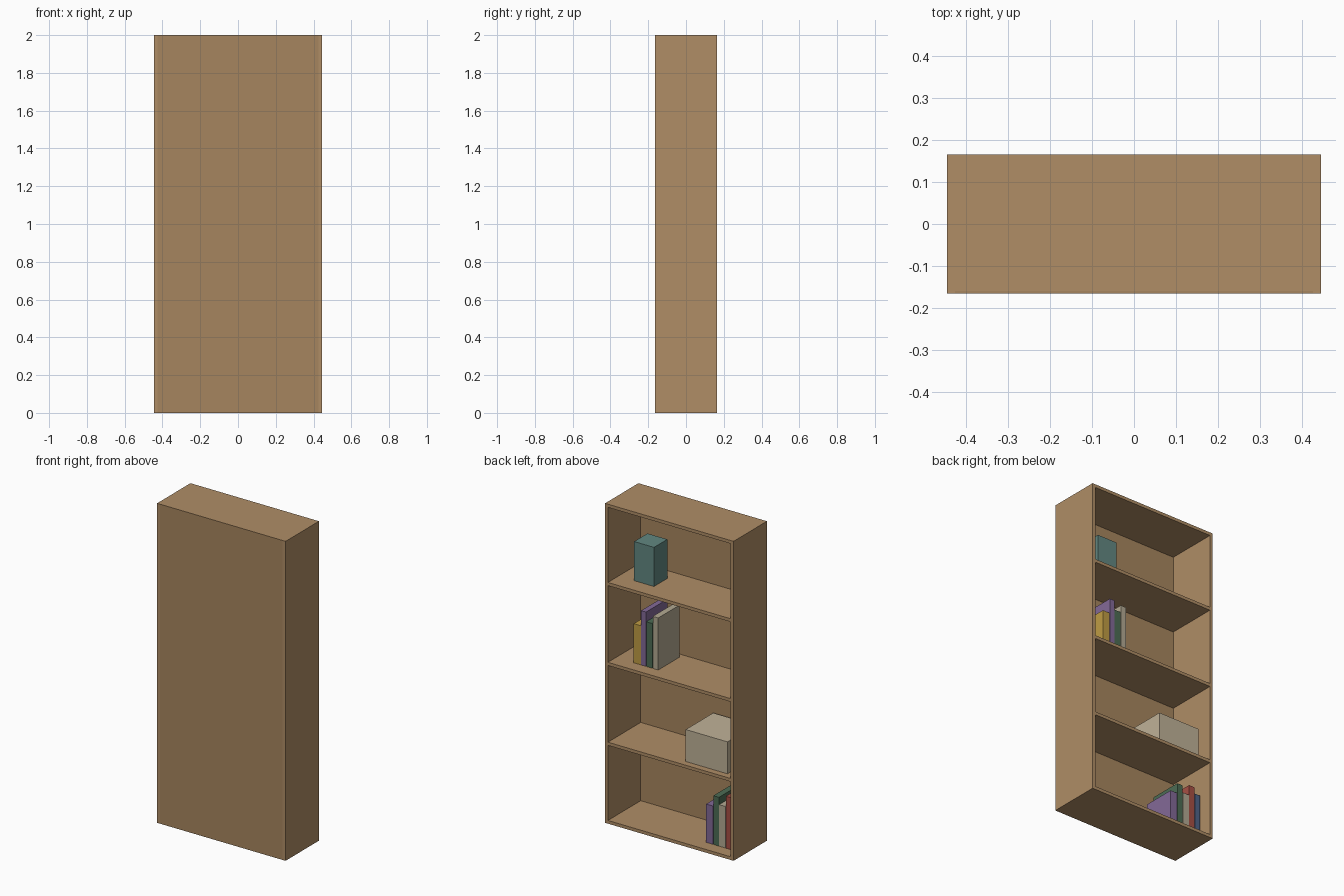
import bpy
import bmesh

if "Cube" in bpy.data.objects:
    bpy.data.objects.remove(bpy.data.objects["Cube"])


def material(name, rgb):
    # 0-255 display colour to linear
    m = bpy.data.materials.new(name)
    m.diffuse_color = [(c / 255) ** 2.2 for c in rgb] + [1.0]
    m.use_nodes = True
    m.node_tree.nodes["Principled BSDF"].inputs["Base Color"].default_value = m.diffuse_color
    return m


def box(name, x, y, z, mat):
    # Block between (min, max) pairs on each axis
    me = bpy.data.meshes.new(name)
    bm = bmesh.new()
    bmesh.ops.create_cube(bm, size=1)
    for v in bm.verts:
        v.co = [(a + b) / 2 + c * (b - a) for (a, b), c in zip((x, y, z), v.co)]
    bm.to_mesh(me)
    bm.free()
    ob = bpy.data.objects.new(name, me)
    bpy.context.collection.objects.link(ob)
    me.materials.append(mat)
    return ob


wood = material("wood", (174, 140, 102))
panel_wood = material("panel_wood", (165, 132, 95))
colours = {
    "yellow": material("yellow", (190, 155, 70)),
    "purple": material("purple", (130, 105, 150)),
    "green": material("green", (78, 108, 85)),
    "cream": material("cream", (178, 168, 145)),
    "red": material("red", (165, 80, 70)),
    "blue": material("blue", (80, 100, 135)),
}
teal = material("teal", (98, 134, 128))
linen = material("linen", (190, 176, 150))

W, D, H, T = 0.445, 0.165, 2.0, 0.02
BACK = 0.006
inner = (-W + T, W - T)

# Carcass: sides, top, bottom and thin closing panel
for side, s in (("left", -1), ("right", 1)):
    box(side + "_side", sorted((s * W, s * (W - T))), (-D, D), (0, H), wood)
box("bottom_board", inner, (-D + BACK, D), (0, T), wood)
box("top_board", inner, (-D + BACK, D), (H - T, H), wood)
box("back_panel", inner, (-D, -D + BACK), (0, H), panel_wood)

# Three shelves, flush with the open side
for i in (1, 2, 3):
    box(f"shelf_{i}", inner, (-D + BACK, D), (0.5 * i - T / 2, 0.5 * i + T / 2), wood)


def book_row(row, z, books):
    # Each book: colour, x max, x min, height
    for colour, x1, x0, h in books:
        box(f"{row}_book_{colour}", (x0, x1), (-0.125, 0.086), (z, z + h), colours[colour])


# Books on the bottom board and on the middle shelf
book_row("lower", T, [
    ("purple", -0.200, -0.247, 0.24),
    ("green", -0.249, -0.288, 0.305),
    ("cream", -0.290, -0.334, 0.26),
    ("red", -0.336, -0.377, 0.325),
    ("blue", -0.379, -0.417, 0.285),
])
book_row("upper", 1.01, [
    ("yellow", 0.302, 0.253, 0.245),
    ("purple", 0.251, 0.217, 0.34),
    ("green", 0.215, 0.172, 0.28),
    ("cream", 0.170, 0.132, 0.326),
])

# Storage box and upright ornament
box("storage_box", (-0.374, -0.085), (-0.148, 0.124), (0.51, 0.71), linen)
box("ornament_block", (0.18, 0.317), (-0.072, 0.06), (1.51, 1.755), teal)
